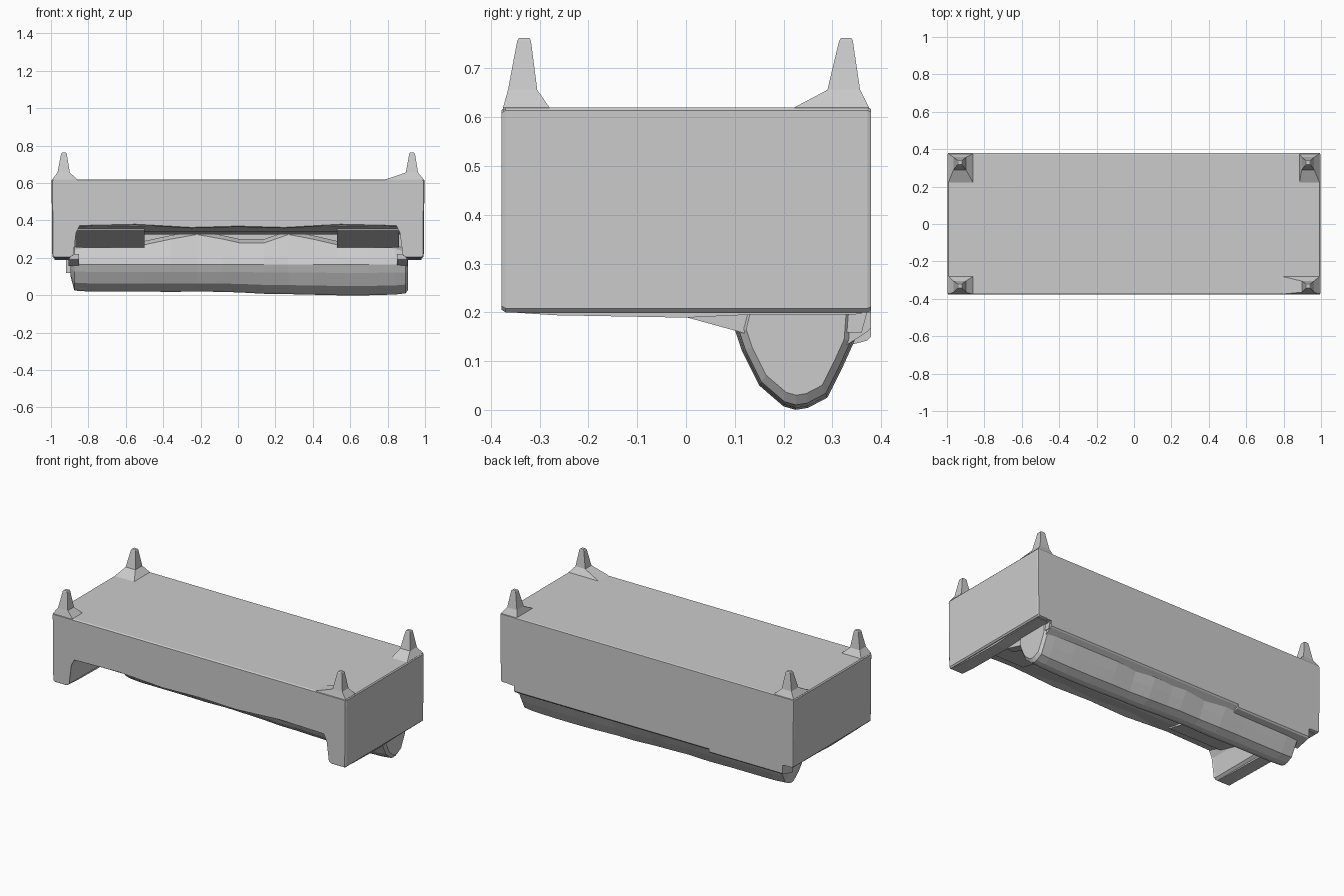
import bpy, bmesh

if "Cube" in bpy.data.objects:
    bpy.data.objects.remove(bpy.data.objects["Cube"])


def make_object(name, bm):
    bmesh.ops.recalc_face_normals(bm, faces=bm.faces[:])
    mesh = bpy.data.meshes.new(name)
    bm.to_mesh(mesh)
    bm.free()
    ob = bpy.data.objects.new(name, mesh)
    bpy.context.collection.objects.link(ob)
    return ob


def loft(name, rings):
    """Skin a list of equal-length point rings and cap both ends."""
    bm = bmesh.new()
    loops = [[bm.verts.new(p) for p in ring] for ring in rings]
    n = len(loops[0])
    for a, b in zip(loops, loops[1:]):
        for i in range(n):
            j = (i + 1) % n
            bm.faces.new((a[i], a[j], b[j], b[i]))
    bm.faces.new(loops[0][::-1])
    bm.faces.new(loops[-1])
    return make_object(name, bm)


def rect(x0, x1, y0, y1, z):
    return [(x0, y0, z), (x1, y0, z), (x1, y1, z), (x0, y1, z)]


def extrude_x(name, section, x0, x1):
    return loft(name, [[(x, y, z) for y, z in section] for x in (x0, x1)])


# Main body: front-view outline with drop-down ends, extruded in depth
half = [(0, .365), (.25, .358), (.55, .375), (.85, .368), (.87, .33), (.885, .212), (.9, .2),
        (.985, .2), (.993, .208), (.997, .614), (.991, .62)]
outline = half + [(-x, z) for x, z in reversed(half[1:])]


def inset(k):
    return [(x * (1 - k), z + (k if z < .4 else -k)) for x, z in outline]


loft("main_body", [[(x, y, z) for x, z in inset(k)]
                   for y, k in ((-.378, .005), (-.37, 0), (.372, 0), (.379, .003))])

# Underside sloping gently down from the front lip to the roll, deeper at the ends
extrude_x("underside_middle", [(-.365, .37), (-.25, .342), (.14, .325), (.3, .325), (.3, .4), (-.365, .4)], -.88, .88)
for name, x0, x1 in (("underside_left", -.87, -.5), ("underside_right", .53, .86)):
    extrude_x(name, [(-.3, .345), (.13, .255), (.3, .255), (.3, .4), (-.3, .4)], x0, x1)

# Back wall closing the space behind the front arch, flush with the rear
loft("back_wall", [rect(-.93, .93, .33, .379, .2), rect(-.93, .93, .33, .379, .42)])

# Lumpy roll slung under the rear, pinched at the straps.
# Each station: x, girth, lowest z, top z
lower = [(.10, .165), (.115, .12), (.15, .05), (.20, .007), (.225, 0), (.25, .004),
         (.29, .025), (.32, .085), (.345, .14)]
stations = [(-.895, .82, .10, .22), (-.875, .92, .025, .26), (-.80, .96, .02, .28),
            (-.50, .98, .02, .29), (-.36, 1.0, .018, .32), (-.22, .93, .02, .345),
            (-.08, 1.0, .018, .32), (.01, .97, .015, .30), (.14, 1.0, .008, .30),
            (.27, .93, .006, .345), (.40, 1.0, .003, .32), (.53, 1.0, 0, .29),
            (.70, 1.0, 0, .28), (.84, .97, .004, .27), (.895, .94, .01, .25), (.91, .82, .03, .22)]
rings = []
for x, s, low, top in stations:
    section = [(y, low + z * (.165 - low) / .165) for y, z in lower]
    section += [(.35, .20), (.34, top - .02), (.28, top), (.19, top), (.145, top - .02), (.112, .205)]
    rings.append([(x, .23 + (y - .23) * s, z) for y, z in section])
loft("under_roll", rings)

# Rear lip tapering from the back wall down to the roll
for name, x0, x1, edge in (("rear_lip_left", -.92, -.42, .142), ("rear_lip_main", -.42, .9, .16)):
    extrude_x(name, [(.28, .12), (.325, .13), (.372, edge), (.379, edge + .008), (.379, .21), (.28, .21)], x0, x1)

# Gussets from the end panels to the roll, and the slightly sagging panel feet
for s, label in ((-1, "left"), (1, "right")):
    extrude_x("gusset_" + label, [(.0, .19), (.12, .157), (.28, .16), (.36, .158), (.377, .22), (.0, .22)],
              s * .85, s * .905)
    extrude_x("panel_foot_" + label, [(-.36, .2), (-.27, .194), (.0, .189), (.13, .195), (.36, .196),
                                      (.36, .22), (-.36, .22)], s * .9, s * .98)

# Corner posts: flared foot, shoulder and slim tapering tip
feet = {"front_left": (-.992, -.86, -.375, -.28),
        "front_right": (.79, .992, -.375, -.28),
        "back_left": (-.992, -.86, .222, .375),
        "back_right": (.885, .992, .222, .375)}
for name, (x0, x1, y0, y1) in feet.items():
    cx = .931 if x0 > 0 else -.931
    cy = .329 if y0 > 0 else -.331
    ya, yb = (.29, .357) if y0 > 0 else (-.365, -.305)
    loft("post_" + name, [
        rect(x0, x1, y0, y1, .61),
        rect(x0, x1, y0, y1, .62),
        rect(cx - .034, cx + .032, ya, yb, .656),
        rect(cx - .015, cx + .015, cy - .015, cy + .013, .757),
        rect(cx - .011, cx + .011, cy - .011, cy + .01, .762)])
